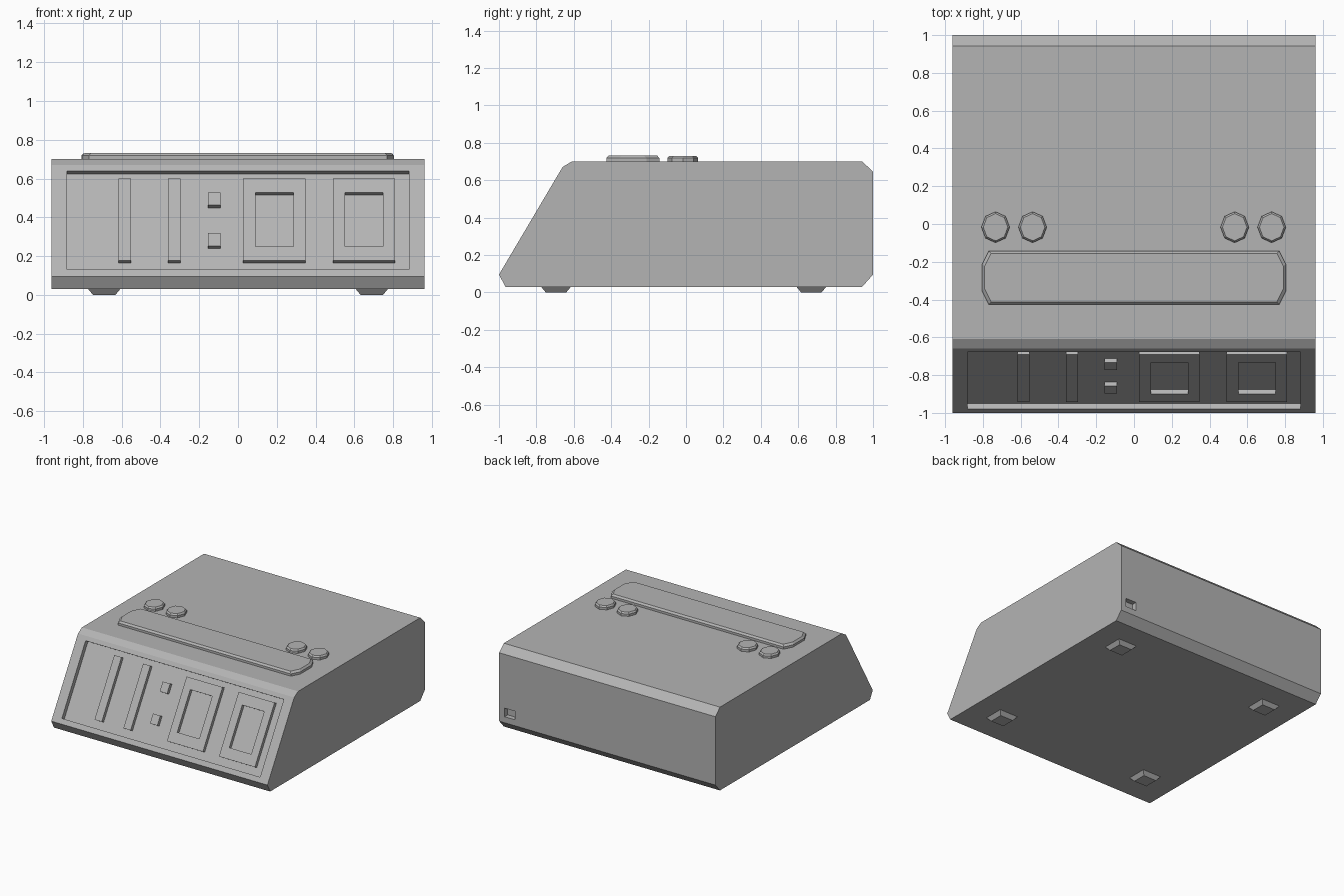
import bpy, bmesh, math
from mathutils import Vector

if "Cube" in bpy.data.objects:
    bpy.data.objects.remove(bpy.data.objects["Cube"])

# Mid-grey plastic shared by all parts
grey = bpy.data.materials.new("mid_grey")
grey.diffuse_color = (0.456, 0.456, 0.456, 1)
grey.use_nodes = True
grey.node_tree.nodes["Principled BSDF"].inputs["Base Color"].default_value = grey.diffuse_color


def loft(name, rings):
    """Closed solid through a list of equal-sized point rings."""
    bm = bmesh.new()
    vs = [[bm.verts.new(p) for p in r] for r in rings]
    n = len(rings[0])
    for a, b in zip(vs, vs[1:]):
        for i in range(n):
            j = (i + 1) % n
            bm.faces.new((a[i], a[j], b[j], b[i]))
    bm.faces.new(vs[0])
    bm.faces.new(vs[-1])
    bmesh.ops.recalc_face_normals(bm, faces=bm.faces)
    me = bpy.data.meshes.new(name)
    bm.to_mesh(me)
    bm.free()
    me.materials.append(grey)
    ob = bpy.data.objects.new(name, me)
    bpy.context.collection.objects.link(ob)
    return ob


def cut(ob, cutter):
    """Subtract cutter from ob, apply, and remove the cutter."""
    cutter.hide_render = True
    m = ob.modifiers.new("cut", 'BOOLEAN')
    m.operation, m.solver, m.object = 'DIFFERENCE', 'EXACT', cutter
    bpy.context.view_layer.objects.active = ob
    bpy.ops.object.modifier_apply(modifier=m.name)
    bpy.data.objects.remove(cutter)


# Frame of the sloping front: s runs up the slope, w points out of it
ORIGIN = Vector((0, -1, 0.095))
UP = Vector((0, 0.34, 0.575)).normalized()
OUT = Vector((0, -UP.z, UP.y))
FLOOR, FACE = -0.035, -0.008


def slope_box(name, x0, x1, s0, s1, w0=FLOOR, w1=FACE):
    return loft(name, [[ORIGIN + Vector((x, 0, 0)) + UP * s + OUT * w
                        for x, s in ((x0, s0), (x1, s0), (x1, s1), (x0, s1))]
                       for w in (w0, w1)])


def rect(cx, cy, hx, hy, z):
    return [(cx + i * hx, cy + j * hy, z) for i, j in ((-1, -1), (1, -1), (1, 1), (-1, 1))]


# Case: side profile extruded across x
profile = [(-1, 0.095), (-0.965, 0.03), (0.942, 0.03), (1, 0.095), (1, 0.645),
           (0.942, 0.7), (-0.61, 0.7), (-0.66, 0.67)]
case = loft("case", [[(x, y, z) for y, z in profile] for x in (-0.962, 0.962)])

# Display recess and rear power socket
cut(case, slope_box("display_cutter", -0.882, 0.882, 0.041, 0.633, FLOOR, 0.1))
cut(case, loft("socket_cutter", [[(x, y, z) for x, z in ((0.82, 0.143), (0.915, 0.143), (0.915, 0.212), (0.82, 0.212))]
                                 for y in (0.96, 1.1)]))

# Raised digits and colon
for i, x in enumerate((-0.585, -0.328)):
    slope_box(f"digit_one_{i}", x - 0.032, x + 0.032, 0.1, 0.592)
for i, s in enumerate((0.188, 0.432)):
    slope_box(f"colon_dot_{i}", -0.155, -0.09, s, s + 0.076)
for i, x in enumerate((0.187, 0.65)):
    zero = slope_box(f"digit_zero_{i}", x - 0.16, x + 0.16, 0.1, 0.592)
    cut(zero, slope_box("zero_cutter", x - 0.098, x + 0.098, 0.183, 0.508, -0.1, 0.1))


# Long snooze bar with clipped corners and bevelled top
def bar_ring(inset, z):
    hx, hy, cx, cy = 0.804 - inset, 0.142 - inset, 0.035, 0.07
    pts = [(hx, -hy + cy), (hx, hy - cy), (hx - cx, hy), (cx - hx, hy),
           (-hx, hy - cy), (-hx, cy - hy), (cx - hx, -hy), (hx - cx, -hy)]
    return [(x, y - 0.284, z) for x, y in pts]


loft("snooze_bar", [bar_ring(0, 0.69), bar_ring(0, 0.718), bar_ring(0.013, 0.732)])


# Eight-sided buttons
def button_ring(cx, inset, z):
    return [(cx + (0.075 - inset) * math.sin(k * math.pi / 4),
             -0.017 + (0.082 - inset) * math.cos(k * math.pi / 4), z) for k in range(8)]


for i, x in enumerate((-0.733, -0.537, 0.533, 0.729)):
    loft(f"button_{i}", [button_ring(x, 0, 0.69), button_ring(x, 0, 0.718), button_ring(x, 0.01, 0.73)])

# Tapered feet
for x in (-0.69, 0.69):
    for y in (-0.695, 0.67):
        loft("foot", [rect(x, y, 0.058, 0.055, 0), rect(x, y, 0.083, 0.08, 0.03)])
